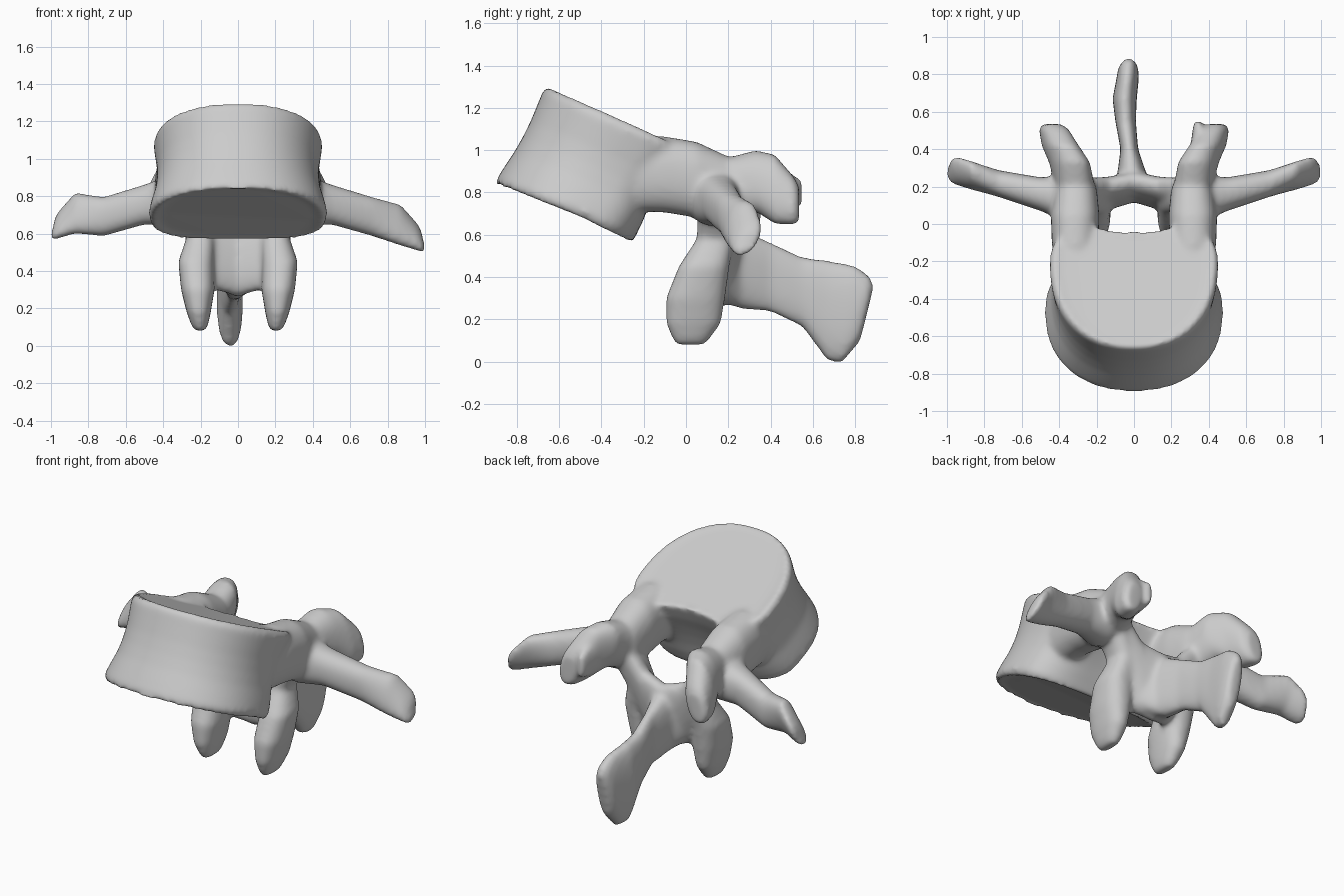
import bpy, bmesh, math
from mathutils import Vector

if "Cube" in bpy.data.objects:
    bpy.data.objects.remove(bpy.data.objects["Cube"])

bone = bpy.data.materials.new("bone_grey")
bone.use_nodes = True
GREY = (0.6, 0.6, 0.6, 1)
bone.diffuse_color = GREY
bone.node_tree.nodes["Principled BSDF"].inputs["Base Color"].default_value = GREY

parts = []
SEGS = 32
X, Y, Z = Vector((1, 0, 0)), Vector((0, 1, 0)), Vector((0, 0, 1))


def spow(v, e):
    return math.copysign(abs(v) ** e, v)


def skin(name, rings):
    """Bridge closed rings of points into a capped solid."""
    bm = bmesh.new()
    loops = [[bm.verts.new(p) for p in ring] for ring in rings]
    n = len(loops[0])
    for lo, hi in zip(loops, loops[1:]):
        for i in range(n):
            j = (i + 1) % n
            bm.faces.new((lo[i], lo[j], hi[j], hi[i]))
    bm.faces.new(loops[0])
    bm.faces.new(loops[-1])
    bmesh.ops.recalc_face_normals(bm, faces=bm.faces)
    mesh = bpy.data.meshes.new(name)
    bm.to_mesh(mesh)
    bm.free()
    mesh.materials.append(bone)
    obj = bpy.data.objects.new(name, mesh)
    bpy.context.collection.objects.link(obj)
    parts.append(obj)


def loft(name, side, stations, dome=0.03):
    """Oval limb: stations are (centre, half width along side, half height vector)."""
    st = [(Vector(c), side * w, Vector(h)) for c, w, h in stations]
    first, last = st[0], st[-1]
    start = (first[0] - st[1][0]).normalized() * dome
    end = (last[0] - st[-2][0]).normalized() * dome
    st.insert(0, (first[0] + start, first[1] * 0.6, first[2] * 0.75))
    st.append((last[0] + end, last[1] * 0.6, last[2] * 0.75))
    rings = []
    for c, a, b in st:
        ring = []
        for i in range(SEGS):
            t = math.tau * i / SEGS
            ring.append(c + a * spow(math.cos(t), 0.85) + b * spow(math.sin(t), 0.85))
        rings.append(ring)
    skin(name, rings)


# Vertebral body: D-shaped rings with a waist, sheared along a tilted axis
low, high = Vector((0, -0.5, 0.68)), Vector((0, -0.2, 1.10))
rings = []
for t, rim in ((0.03, 0.86), (0, 0.97), (0.07, 1.01), (0.2, 0.985), (0.35, 0.95), (0.5, 0.94),
               (0.65, 0.95), (0.8, 0.98), (0.94, 1.01), (1, 0.97), (0.98, 0.86)):
    centre = low.lerp(high, t)
    width = 0.475 - 0.03 * t
    front, rear = 0.44 + 0.06 * t, 0.28 - 0.03 * t
    ring = []
    for i in range(64):
        a = math.tau * i / 64
        c, s = math.cos(a), math.sin(a)
        if s < 0:
            u, v = spow(c, 0.9) * rim, front * spow(s, 0.9) * (0.5 + 0.5 * rim)
            back = Vector((0, 0.92, -0.36 - 0.05 * t))
        else:
            u, v = spow(c, 0.75) * rim, rear * s ** 0.65 - (0.01 + 0.06 * t) * s ** 12
            v *= min(rim + 0.02, 1)
            back = Vector((0, 0.91, -0.45 + 0.03 * t))
        ring.append(centre + X * u * width + back * v)
    rings.append(ring)
skin("vertebral_body", rings)

# Paired parts of the arch
for s, label in ((1, "left"), (-1, "right")):
    tip = 0.585 if s > 0 else 0.65
    loft(label + "_pedicle", X, [
        ((s * 0.31, -0.25, 0.89), 0.11, Z * 0.18),
        ((s * 0.315, -0.1, 0.885), 0.125, Z * 0.18),
        ((s * 0.315, 0.05, 0.86), 0.13, Z * 0.18),
        ((s * 0.31, 0.2, 0.82), 0.11, Z * 0.15)])
    loft(label + "_superior_articular_process", X, [
        ((s * 0.31, 0.18, 0.82), 0.105, Z * 0.14),
        ((s * 0.345, 0.33, 0.855), 0.105, Vector((s * -0.025, 0, 0.145))),
        ((s * 0.395, 0.42, 0.815), 0.09, Vector((s * -0.035, 0, 0.165))),
        ((s * 0.43, 0.51, 0.76), 0.075, Vector((s * -0.02, 0, 0.115)))])
    loft(label + "_transverse_process", Y, [
        ((s * 0.34, 0.13, 0.78), 0.13, Z * 0.14),
        ((s * 0.5, 0.16, 0.755), 0.09, Z * 0.107),
        ((s * 0.72, 0.215, 0.69), 0.072, Z * 0.105),
        ((s * 0.87, 0.26, tip + 0.06), 0.068, Vector((0, 0.03, 0.11))),
        ((s * 0.965, 0.29, tip), 0.062, Vector((s * -0.02, 0.035, 0.085)))])
    loft(label + "_inferior_articular_process", X, [
        ((s * 0.31, 0.16, 0.8), 0.1, Y * 0.1),
        ((s * 0.2, 0.14, 0.58), 0.075, Y * 0.09),
        ((s * 0.225, 0.085, 0.45), 0.095, Y * 0.12),
        ((s * 0.215, 0.045, 0.3), 0.09, Y * 0.14),
        ((s * 0.21, 0.035, 0.18), 0.065, Y * 0.13),
        ((s * 0.205, 0.025, 0.11), 0.045, Y * 0.09)])
    loft(label + "_lamina", Y, [
        ((s * 0.26, 0.16, 0.68), 0.075, Vector((0, 0.04, 0.17))),
        ((s * 0.13, 0.165, 0.5), 0.075, Vector((0, 0.04, 0.2))),
        ((s * -0.02, 0.205, 0.46), 0.075, Vector((0, 0.03, 0.2)))])

# Low ridge that forks the tip of one upper joint
loft("mamillary_ridge", X, [
    ((0.36, 0.4, 0.82), 0.06, Z * 0.12),
    ((0.345, 0.52, 0.8), 0.03, Z * 0.08)])

# Spinous process: tall thin blade drooping backward
loft("spinous_process", X, [
    ((0, 0.18, 0.46), 0.16, Z * 0.18),
    ((-0.01, 0.26, 0.44), 0.08, Z * 0.19),
    ((-0.025, 0.4, 0.4), 0.047, Z * 0.165),
    ((-0.045, 0.55, 0.33), 0.055, Z * 0.165),
    ((-0.05, 0.67, 0.24), 0.065, Z * 0.24),
    ((-0.035, 0.77, 0.225), 0.06, Vector((0, 0.03, 0.23))),
    ((-0.03, 0.825, 0.225), 0.055, Vector((0, 0.045, 0.18)))])

# Fuse the parts into one smooth bone
bpy.ops.object.select_all(action="DESELECT")
for part in parts:
    part.select_set(True)
bpy.context.view_layer.objects.active = parts[0]
bpy.ops.object.join()
vertebra = bpy.context.view_layer.objects.active
vertebra.name = "vertebra"

remesh = vertebra.modifiers.new("fuse", "REMESH")
remesh.mode = "VOXEL"
remesh.voxel_size = 0.014
remesh.use_smooth_shade = True
soften = vertebra.modifiers.new("soften", "SMOOTH")
soften.factor = 0.5
soften.iterations = 14
